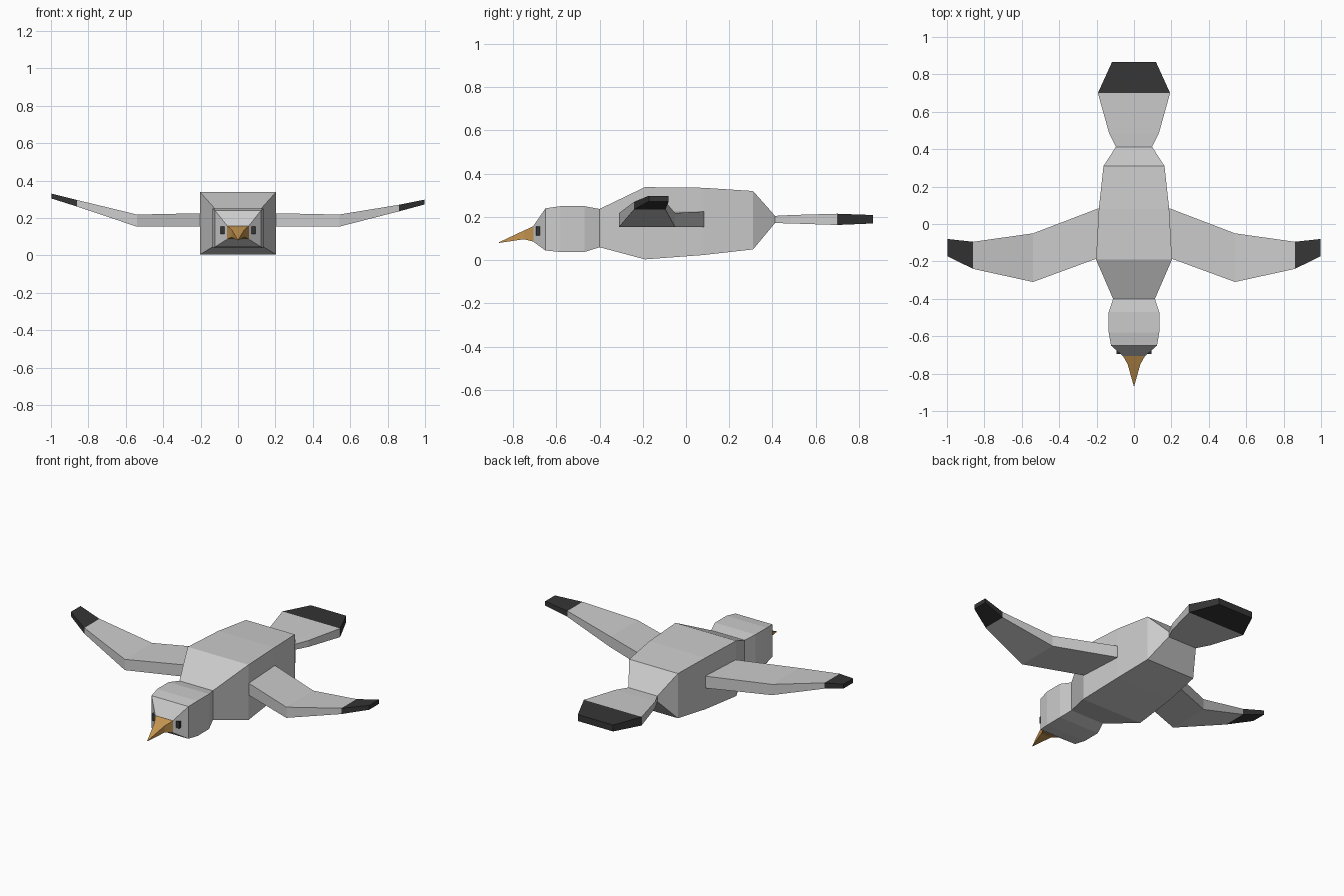
import bpy, bmesh
from mathutils import Vector

if "Cube" in bpy.data.objects:
    bpy.data.objects.remove(bpy.data.objects["Cube"])


def material(name, color):
    m = bpy.data.materials.new(name)
    m.diffuse_color = (*color, 1)
    m.use_nodes = True
    m.node_tree.nodes["Principled BSDF"].inputs["Base Color"].default_value = m.diffuse_color
    return m


GREY = material("light_grey", (0.6, 0.6, 0.6))
BLACK = material("dark_feather", (0.035, 0.035, 0.035))
TAN = material("beak_tan", (0.56, 0.30, 0.08))


def loft(name, rings, mats, dark_rule=None):
    """Skin a run of four-cornered sections and cap both ends."""
    bm = bmesh.new()
    loops = [[bm.verts.new(p) for p in ring] for ring in rings]
    for a, b in zip(loops, loops[1:]):
        for i in range(4):
            j = (i + 1) % 4
            bm.faces.new((a[i], a[j], b[j], b[i]))
    bm.faces.new(loops[0])
    bm.faces.new(loops[-1])
    bmesh.ops.remove_doubles(bm, verts=bm.verts[:], dist=0.0005)
    bmesh.ops.recalc_face_normals(bm, faces=bm.faces[:])
    if dark_rule:
        for f in bm.faces:
            f.material_index = int(dark_rule(f.calc_center_median()))
    me = bpy.data.meshes.new(name)
    bm.to_mesh(me)
    bm.free()
    for m in mats:
        me.materials.append(m)
    ob = bpy.data.objects.new(name, me)
    bpy.context.collection.objects.link(ob)
    return ob


def across_y(y, w, z0, z1):
    return [(-w, y, z0), (w, y, z0), (w, y, z1), (-w, y, z1)]


def across_x(x, y0, y1, z0, z1):
    return [(x, y0, z0), (x, y1, z0), (x, y1, z1), (x, y0, z1)]


# Head, body and tail in one skin: y, half width, bottom, top
body = [(-0.705, 0.06, 0.085, 0.16), (-0.65, 0.123, 0.045, 0.24),
        (-0.58, 0.135, 0.038, 0.25), (-0.47, 0.135, 0.038, 0.25),
        (-0.40, 0.112, 0.06, 0.237), (-0.19, 0.203, 0.004, 0.338),
        (0.08, 0.188, 0.024, 0.335), (0.31, 0.163, 0.05, 0.32),
        (0.412, 0.097, 0.172, 0.205), (0.485, 0.133, 0.17, 0.209),
        (0.70, 0.193, 0.163, 0.215), (0.865, 0.118, 0.17, 0.209)]
loft("body", [across_y(*s) for s in body], [GREY, BLACK], lambda c: c.y > 0.7)

# Beak, drooping to a point
beak = [(-0.70, 0.062, 0.085, 0.16), (-0.75, 0.034, 0.097, 0.137),
        (-0.865, 0.0015, 0.08, 0.083)]
loft("beak", [across_y(*s) for s in beak], [TAN])

# Wings: the left one is raised slightly higher than the right
for side, label, lift in ((1, "right", 0), (-1, "left", 0.032)):
    wing = [(0.12, -0.165, 0.105, 0.153, 0.226), (0.20, -0.185, 0.08, 0.153, 0.225),
            (0.54, -0.31, -0.05, 0.153, 0.218),
            (0.86, -0.24, -0.095, 0.235 + lift * 0.8, 0.27 + lift * 0.8),
            (0.998, -0.172, -0.08, 0.272 + lift, 0.298 + lift)]
    loft(label + "_wing", [across_x(side * s[0], *s[1:]) for s in wing],
         [GREY, BLACK], lambda c: abs(c.x) > 0.86)
    # Eye block set in the sloping face
    loft(label + "_eye", [across_x(side * x, -0.694, -0.66, 0.115, 0.155)
                          for x in (0.07, 0.093)], [BLACK])
